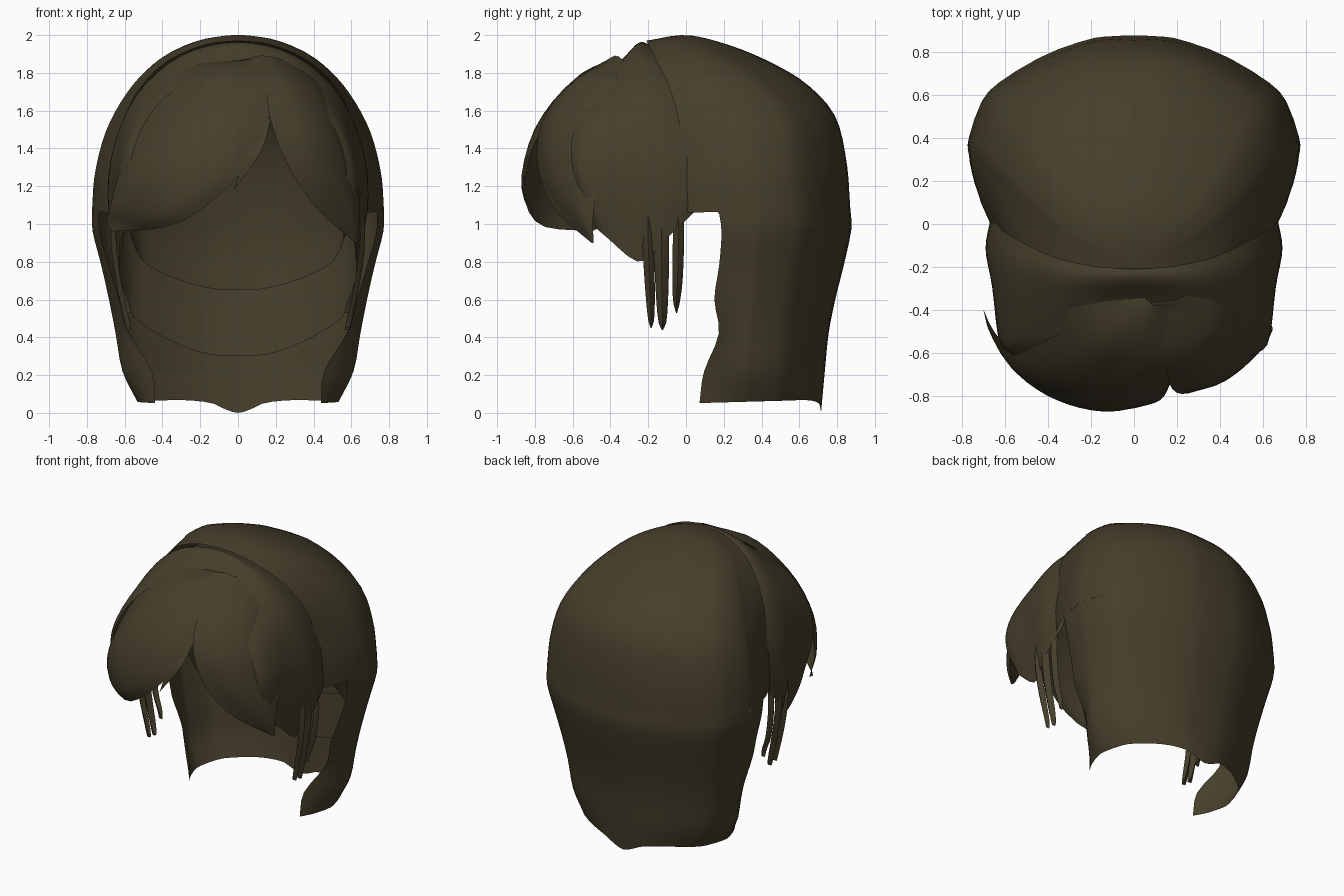
import bpy, math
from mathutils import Vector

hair = bpy.data.materials.new("dark_brown_hair")
hair.diffuse_color = (0.06, 0.048, 0.024, 1)


def smooth_line(pts, n):
    """Catmull-Rom resampling of a point list to n + 1 points."""
    p = [Vector(q) for q in pts]
    p = [2 * p[0] - p[1]] + p + [2 * p[-1] - p[-2]]
    segs, out = len(p) - 3, []
    for i in range(n + 1):
        u = i / n * segs
        k = min(int(u), segs - 1)
        t = u - k
        a, b, c, d = p[k:k + 4]
        out.append(0.5 * (2 * b + (c - a) * t + (2 * a - 5 * b + 4 * c - d) * t * t
                          + (3 * b - a - 3 * c + d) * t ** 3))
    return out


def loft(name, rows, nu, nv):
    """Smooth surface through rows of control points."""
    rows = [smooth_line(r, nu) for r in rows]
    cols = [smooth_line([r[i] for r in rows], nv) for i in range(nu + 1)]
    verts = [v for c in cols for v in c]
    s = nv + 1
    faces = [(i * s + j, i * s + j + 1, (i + 1) * s + j + 1, (i + 1) * s + j)
             for i in range(nu) for j in range(nv)]
    me = bpy.data.meshes.new(name)
    me.from_pydata(verts, [], faces)
    me.materials.append(hair)
    ob = bpy.data.objects.new(name, me)
    bpy.context.collection.objects.link(ob)
    bpy.ops.object.select_all(action='DESELECT')
    ob.select_set(True)
    bpy.context.view_layer.objects.active = ob
    bpy.ops.object.shade_smooth_by_angle(angle=math.radians(40))
    return ob


def mirrored(half):
    return [(-x, y, z) for x, y, z in half[:0:-1]] + list(half)


# Horizontal outline of the back: (x ratio, depth ratio) from nape to front edge
OUTLINE = [(0, 1), (.14, .995), (.27, .98), (.53, .9), (.8, .76), (.92, .65),
           (1, .45), (1, .35), (1, .3), (1, .14), (1, 0)]


def ring(w, zs, f, b, zb, e, cut=0, spike=0):
    """One level: half width, side z, front y, back y, back z, front edge ratio.
    cut trims the front away at that depth ratio."""
    half = []
    for rx, s in OUTLINE:
        if s < .45:
            s = cut + s * (.45 - cut) / .45
            rx = 1 - (1 - e) * ((.45 - s) / .45) ** 2
        x = w * rx
        z = zs + (zb - zs) * s - spike * math.exp(-(x / .12) ** 2)
        half.append((x, f + (b - f) * s, z))
    return mirrored(half)


# Crown: dome from the parting ridge down to ear level
crown = [(.0, 1.97, -.21, -.21, 1.97, 1), (.17, 1.95, -.2, 0, 2.0, 1),
         (.36, 1.87, -.16, .22, 1.95, 1), (.50, 1.75, -.1, .44, 1.86, .99),
         (.61, 1.6, -.05, .64, 1.74, .96), (.70, 1.42, -.02, .79, 1.57, .9),
         (.755, 1.22, -.02, .85, 1.33, .87), (.77, 1.06, 0, .87, 1.08, .86)]
loft("back_crown", [ring(*c) for c in crown], 44, 24)

# Length below the ears, curling inwards at the front edges
length = [(.77, 1.06, 0, .87, 1.08, .86, .2), (.765, .95, 0, .875, .97, .84, .215),
          (.72, .78, 0, .835, .78, .82, .21), (.68, .6, 0, .79, .6, .78, .19),
          (.645, .42, 0, .755, .42, .55, .23), (.61, .22, 0, .735, .22, .5, .13),
          (.53, .05, 0, .715, .07, .72, .1, .07)]
loft("back_length", [ring(*c) for c in length], 44, 18)

# Inner layers under the crown, each with a sloping lower edge
under = [(.0, 1.88, -.2, -.2, 1.9, .9), (.3, 1.8, -.18, .15, 1.88, .9),
         (.5, 1.6, -.1, .45, 1.7, .9), (.62, 1.35, -.02, .68, 1.4, .9),
         (.66, 1.2, .08, .77, .95, .92)]
loft("inner_layer_long", [ring(*c) for c in under + [(.63, 1.0, .21, .7, .3, .95)]], 36, 16)
loft("inner_layer_short",
     [ring(w * .9, zs - .02, f, b * .85, zb - .03, e)
      for w, zs, f, b, zb, e in under + [(.62, 1.14, .14, .76, .68, .95)]], 36, 14)

# Middle band arching over the head, tucked under the crown
band = [
    [(0, -.06, 1.92), (.28, -.03, 1.85), (.49, .05, 1.65), (.61, .09, 1.4), (.65, .1, 1.2), (.65, .06, 1.08)],
    [(0, -.18, 1.945), (.3, -.17, 1.88), (.52, -.08, 1.68), (.64, 0, 1.4), (.67, .01, 1.15), (.66, 0, 1.02)],
    [(0, -.25, 1.96), (.3, -.25, 1.89), (.54, -.2, 1.68), (.66, -.14, 1.4), (.69, -.12, 1.15), (.66, -.13, .9)],
    [(0, -.34, 1.87), (.3, -.35, 1.83), (.53, -.35, 1.64), (.64, -.3, 1.4), (.66, -.28, 1.15), (.63, -.25, .8)],
    [(0, -.4, 1.83), (.3, -.42, 1.78), (.5, -.5, 1.6), (.6, -.54, 1.4), (.63, -.53, 1.2), (.62, -.42, .93)],
    [(0, -.45, 1.8), (.28, -.49, 1.74), (.45, -.56, 1.6), (.55, -.61, 1.4), (.58, -.58, 1.2), (.57, -.5, 1.0)]]
loft("middle_band", [mirrored(r) for r in band], 40, 18)

# Large fringe sweep: strands run from the parting to the temple
sweep = [
    [(.05, -.34, 1.87), (-.25, -.38, 1.83), (-.45, -.46, 1.63), (-.6, -.52, 1.35), (-.67, -.5, 1.12), (-.7, -.4, 1.0)],
    [(.07, -.36, 1.88), (-.15, -.55, 1.79), (-.36, -.68, 1.55), (-.52, -.7, 1.3), (-.62, -.6, 1.1), (-.69, -.42, .99)],
    [(.1, -.38, 1.89), (0, -.61, 1.75), (-.18, -.79, 1.5), (-.35, -.82, 1.25), (-.52, -.7, 1.06), (-.68, -.45, .98)],
    [(.15, -.37, 1.89), (.1, -.63, 1.73), (0, -.81, 1.48), (-.17, -.87, 1.2), (-.42, -.76, 1.03), (-.67, -.48, .97)],
    [(.2, -.36, 1.88), (.19, -.62, 1.73), (.13, -.79, 1.45), (-.05, -.86, 1.2), (-.33, -.78, 1.0), (-.66, -.5, .96)]]
loft("fringe_sweep", sweep, 18, 14)

# Smaller fringe lock on the other side of the parting
side_lock = [
    [(.08, -.36, 1.88), (.14, -.62, 1.74), (.18, -.77, 1.52), (.28, -.78, 1.28), (.43, -.69, 1.07), (.62, -.5, .9)],
    [(.14, -.36, 1.89), (.27, -.59, 1.75), (.36, -.73, 1.5), (.44, -.72, 1.25), (.53, -.62, 1.05), (.625, -.5, .9)],
    [(.2, -.35, 1.88), (.38, -.49, 1.74), (.5, -.6, 1.5), (.57, -.6, 1.25), (.61, -.56, 1.05), (.63, -.495, .9)],
    [(.24, -.33, 1.87), (.42, -.37, 1.75), (.56, -.42, 1.5), (.63, -.46, 1.25), (.645, -.49, 1.05), (.635, -.49, .9)]]
loft("fringe_side_lock", side_lock, 18, 12)

# Pointed lock over the lower edge of the sweep
loft("fringe_point", [
    [(.05, -.74, 1.53), (.03, -.84, 1.36), (-.02, -.86, 1.18)],
    [(.175, -.73, 1.56), (.12, -.82, 1.38), (-.02, -.86, 1.18)]], 8, 3)


def strand(name, side, y, tip_y, tip_z, width):
    """Thin tapering lock hanging in front of the ear."""
    path = [(.655, y, 1.08, 1), (.66, y, .9, 1), (.635, (y + tip_y) / 2, .7, .9),
            (.595, tip_y, tip_z + .06, .6), (.58, tip_y, tip_z, .1)]
    rows = [[(side * (x + dx), py + k * width * t / 2, z) for x, py, z, t in path]
            for k, dx in ((-1, -.015), (0, .012), (1, -.015))]
    loft(name, rows, 10, 4)


for side, label in ((-1, "left"), (1, "right")):
    strand(label + "_strand_front", side, -.2, -.185, .45, .06)
    strand(label + "_strand_middle", side, -.13, -.125, .44, .08)
    strand(label + "_strand_rear", side, -.04, -.05, .53, .06)
